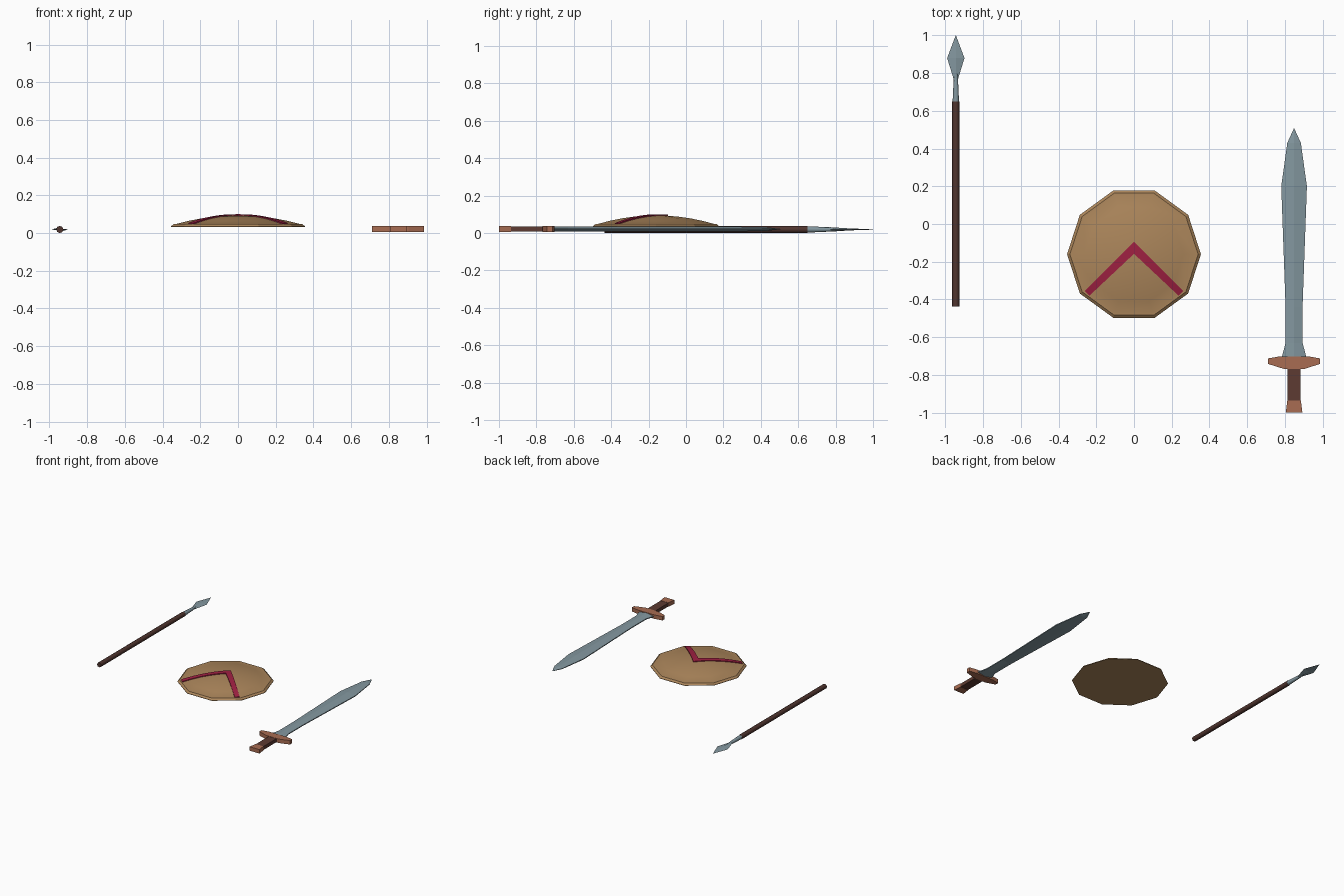
import bpy, bmesh, math

if "Cube" in bpy.data.objects:
    bpy.data.objects.remove(bpy.data.objects["Cube"])


def srgb(c):
    c /= 255
    return c / 12.92 if c <= 0.04045 else ((c + 0.055) / 1.055) ** 2.4


def material(name, r, g, b):
    m = bpy.data.materials.new(name)
    m.diffuse_color = (srgb(r), srgb(g), srgb(b), 1)
    m.use_nodes = True
    m.node_tree.nodes["Principled BSDF"].inputs["Base Color"].default_value = m.diffuse_color
    return m


TAN = material("tan shield", 172, 134, 91)
RED = material("crimson", 160, 32, 66)
STEEL = material("steel", 131, 151, 159)
COPPER = material("copper", 168, 108, 82)
LEATHER = material("brown leather", 93, 59, 50)
WOOD = material("dark wood", 80, 53, 47)


def loft(name, sections, mat, smooth=None):
    """Join equal-sized point rings, close both ends."""
    bm = bmesh.new()
    rings = [[bm.verts.new(p) for p in s] for s in sections]
    n = len(rings[0])
    for a, b in zip(rings, rings[1:]):
        for i in range(n):
            j = (i + 1) % n
            bm.faces.new((a[i], a[j], b[j], b[i]))
    bm.faces.new(rings[0])
    bm.faces.new(rings[-1])
    bmesh.ops.remove_doubles(bm, verts=bm.verts, dist=1e-5)
    bmesh.ops.recalc_face_normals(bm, faces=bm.faces)
    me = bpy.data.meshes.new(name)
    bm.to_mesh(me)
    bm.free()
    me.materials.append(mat)
    ob = bpy.data.objects.new(name, me)
    bpy.context.collection.objects.link(ob)
    if smooth:
        bpy.ops.object.select_all(action='DESELECT')
        ob.select_set(True)
        bpy.context.view_layer.objects.active = ob
        bpy.ops.object.shade_smooth_by_angle(angle=math.radians(smooth))
    return ob


def ring_y(x, y, z, rx, rz, n):
    return [(x + rx * math.cos(math.tau * i / n), y, z + rz * math.sin(math.tau * i / n))
            for i in range(n)]


def plate(name, half, x, z0, z1, mat):
    """Prism from a right-hand half outline mirrored about x."""
    pts = [(x + w, y) for w, y in half] + [(x - w, y) for w, y in reversed(half)]
    return loft(name, [[(px, py, z) for px, py in pts] for z in (z0, z1)], mat)


# --- Spear ---
SX, SZ = -0.945, 0.019
loft("spear_shaft", [ring_y(SX, y, SZ, 0.019, 0.019, 8) for y in (-0.437, 0.65)], WOOD, 50)
loft("spear_socket", [ring_y(SX, y, SZ, r, r, 8) for y, r in
                      ((0.65, 0.017), (0.78, 0.011), (0.80, 0.008))], STEEL, 50)
loft("spear_head", [ring_y(SX, y, SZ, w, t, 4) for y, w, t in
                    ((0.77, 0.012, 0.012), (0.88, 0.046, 0.005), (1.0, 0.001, 0.001))], STEEL)

# --- Sword ---
BX, BZ = 0.849, 0.021


def blade_section(y, w, t):
    e = t * 0.25
    return [(BX + w, y, BZ - e), (BX + w, y, BZ + e), (BX, y, BZ + t),
            (BX - w, y, BZ + e), (BX - w, y, BZ - e), (BX, y, BZ - t)]


loft("sword_blade", [blade_section(*s) for s in (
    (-0.71, 0.066, 0.014), (-0.63, 0.045, 0.014), (-0.44, 0.045, 0.014),
    (0.20, 0.068, 0.014), (0.43, 0.036, 0.010), (0.507, 0.001, 0.001))], STEEL)
plate("sword_guard", [(0.036, -0.768), (0.056, -0.768), (0.138, -0.742), (0.138, -0.713),
                      (0.075, -0.702)], BX, 0.005, 0.037, COPPER)
plate("sword_grip", [(0.035, -0.94), (0.035, -0.76)], BX, 0.007, 0.035, LEATHER)
plate("sword_pommel", [(0.044, -1.0), (0.036, -0.936)], BX, 0.005, 0.037, COPPER)

# --- Shield: ten-sided shallow dome ---
CY, INNER = -0.16, 0.328


def dome(r):
    return 0.094 - 0.046 * (r / INNER) ** 2


def decagon(r, z):
    return [(r * math.cos(math.tau * i / 10), CY + r * math.sin(math.tau * i / 10), z)
            for i in range(10)]


profile = [(0.355, 0.033), (0.355, 0.036), (0.340, 0.048)]
profile += [(INNER * k / 5, dome(INNER * k / 5)) for k in (5, 4, 3, 2, 1)] + [(0.012, 0.094)]
loft("shield", [decagon(r, z) for r, z in profile], TAN, 20)

# --- Chevron following the dome ---


def dome_at(x, y):
    r = max(x * math.cos(math.radians(18 + 36 * i)) + (y - CY) * math.sin(math.radians(18 + 36 * i))
            for i in range(10)) / math.cos(math.radians(18))
    return dome(r)


def chevron_arm(side):
    sections = []
    for k in range(9):
        t = k / 8
        ux, uy = 0.262 * t, -0.095 - 0.260 * t
        lx, ly = 0.236 * t, -0.158 - 0.222 * t
        zu, zl = dome_at(ux, uy), dome_at(lx, ly)
        sections.append([(side * ux, uy, zu - 0.003), (side * ux, uy, zu + 0.006),
                         (side * lx, ly, zl + 0.006), (side * lx, ly, zl - 0.003)])
    return sections


# one strip running from the left tip over the apex to the right tip
loft("shield_chevron", chevron_arm(-1)[:0:-1] + chevron_arm(1), RED, 20)
